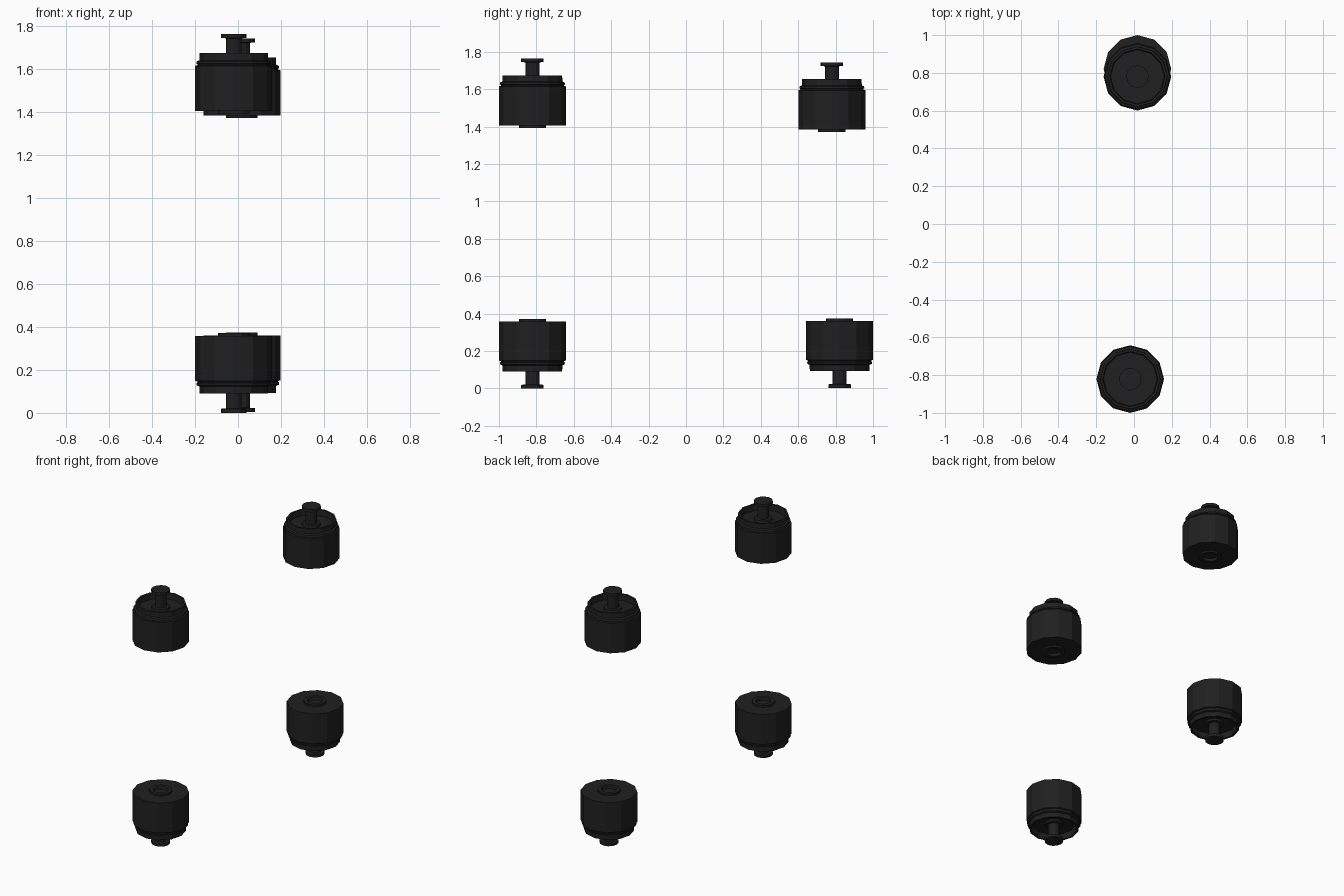
import bpy
import math

if "Cube" in bpy.data.objects:
    bpy.data.objects.remove(bpy.data.objects["Cube"])

SIDES = 12

dark = bpy.data.materials.new("dark_rubber")
dark.diffuse_color = (0.014, 0.014, 0.014, 1)
dark.use_nodes = True
dark.node_tree.nodes["Principled BSDF"].inputs["Base Color"].default_value = dark.diffuse_color


def lathe_mesh(name, profile):
    """Spin a (radius, z) profile around z; radius 0 makes a pole."""
    verts, faces, rings = [], [], []
    for r, z in profile:
        n = SIDES if r > 0 else 1
        rings.append([len(verts) + i for i in range(n)])
        for i in range(n):
            a = 2 * math.pi * i / SIDES
            verts.append((r * math.cos(a), r * math.sin(a), z))
    for a, b in zip(rings, rings[1:]):
        for i in range(SIDES):
            j = (i + 1) % SIDES
            quad = [a[i % len(a)], a[j % len(a)], b[j % len(b)], b[i % len(b)]]
            faces.append(list(dict.fromkeys(quad)))
    mesh = bpy.data.meshes.new(name)
    mesh.from_pydata(verts, [], faces)
    mesh.materials.append(dark)
    return mesh


# Housing: dimpled boss below, drum wall, groove, stepped neck, recessed top
housing = lathe_mesh("housing", [
    (0, 0.017), (0.044, 0.017), (0.048, 0.0), (0.073, 0.0), (0.073, 0.013),
    (0.179, 0.013), (0.179, 0.222), (0.169, 0.225), (0.169, 0.230),
    (0.174, 0.232), (0.172, 0.243), (0.160, 0.248), (0.159, 0.281),
    (0.146, 0.281), (0.142, 0.240), (0, 0.240)])

# Stem: base collar, thin rod, end flange
stem = lathe_mesh("stem", [
    (0.060, 0.239), (0.056, 0.254), (0.037, 0.256), (0.037, 0.350),
    (0.060, 0.352), (0.060, 0.371), (0, 0.371)])

# Four wheels-like mounts: upper pair stems up, lower pair stems down
mounts = {
    "upper_front": (-0.02, -0.821, 1.393, False),
    "upper_back": (0.018, 0.780, 1.372, False),
    "lower_front": (-0.02, -0.821, 0.371, True),
    "lower_back": (0.018, 0.821, 0.374, True),
}
for label, (x, y, z, flipped) in mounts.items():
    for part in (housing, stem):
        ob = bpy.data.objects.new(f"{label}_{part.name}", part)
        ob.location = (x, y, z)
        ob.rotation_euler = (math.pi if flipped else 0, 0, 0)
        bpy.context.collection.objects.link(ob)
